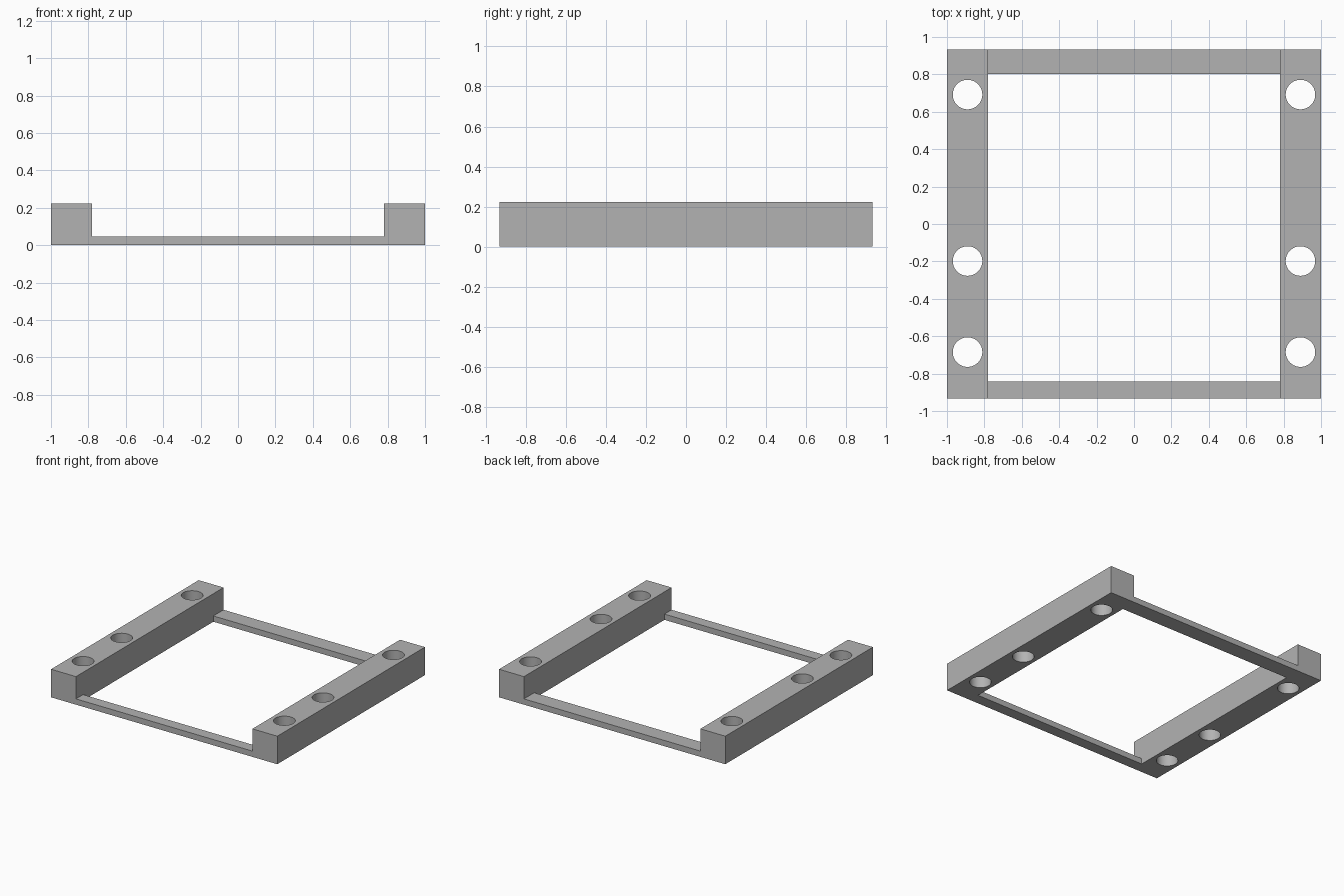
import bpy
import bmesh
from mathutils import Matrix

old = bpy.data.objects.get("Cube")
if old:
    bpy.data.objects.remove(old, do_unlink=True)

HALF_Y = 0.932        # half depth of the frame
INNER_X = 0.78        # inner face of the side rails
BAR_Z, RAIL_Z = 0.046, 0.224
HOLE_X, HOLE_R = 0.89, 0.079
HOLE_YS = (0.692, -0.198, -0.685)
WINDOW_Y = (-0.842, 0.803)

grey = bpy.data.materials.new("plain grey")
grey.use_nodes = True
colour = (0.45, 0.45, 0.45, 1)
grey.diffuse_color = colour
grey.node_tree.nodes["Principled BSDF"].inputs["Base Color"].default_value = colour


def make_object(name, bm):
    bmesh.ops.recalc_face_normals(bm, faces=bm.faces)
    mesh = bpy.data.meshes.new(name)
    bm.to_mesh(mesh)
    bm.free()
    mesh.materials.append(grey)
    obj = bpy.data.objects.new(name, mesh)
    bpy.context.collection.objects.link(obj)
    return obj


def cut(target, cutter):
    cutter.hide_render = True
    mod = target.modifiers.new(cutter.name, 'BOOLEAN')
    mod.operation = 'DIFFERENCE'
    mod.solver = 'EXACT'
    mod.object = cutter
    bpy.context.view_layer.objects.active = target
    bpy.ops.object.modifier_apply(modifier=mod.name)
    bpy.data.objects.remove(cutter, do_unlink=True)


# Channel profile (two tall rails joined by a thin floor), extruded front to back
half = [(INNER_X, BAR_Z), (INNER_X, RAIL_Z), (1, RAIL_Z), (1, 0)]
profile = half + [(-x, z) for x, z in reversed(half)]
bm = bmesh.new()
face = bm.faces.new([bm.verts.new((x, -HALF_Y, z)) for x, z in profile])
ext = bmesh.ops.extrude_face_region(bm, geom=[face])
bmesh.ops.translate(bm, vec=(0, 2 * HALF_Y, 0),
                    verts=[v for v in ext["geom"] if isinstance(v, bmesh.types.BMVert)])
frame = make_object("mounting_frame", bm)

# Window through the floor, leaving a wide back bar and a narrow front bar
bm = bmesh.new()
y0, y1 = WINDOW_Y
bmesh.ops.create_cube(bm, size=1, matrix=Matrix.Translation((0, (y0 + y1) / 2, 0))
                      @ Matrix.Diagonal((2 * INNER_X, y1 - y0, 0.2, 1)))
cut(frame, make_object("window_cutter", bm))

# Three vertical holes through each rail
bm = bmesh.new()
for side in (-1, 1):
    for y in HOLE_YS:
        bmesh.ops.create_cone(bm, cap_ends=True, segments=64, radius1=HOLE_R,
                              radius2=HOLE_R, depth=1,
                              matrix=Matrix.Translation((side * HOLE_X, y, 0)))
cut(frame, make_object("hole_cutter", bm))

# Smooth hole walls, sharp frame edges
bpy.ops.object.select_all(action='DESELECT')
frame.select_set(True)
bpy.context.view_layer.objects.active = frame
bpy.ops.object.shade_smooth_by_angle(angle=0.5)
